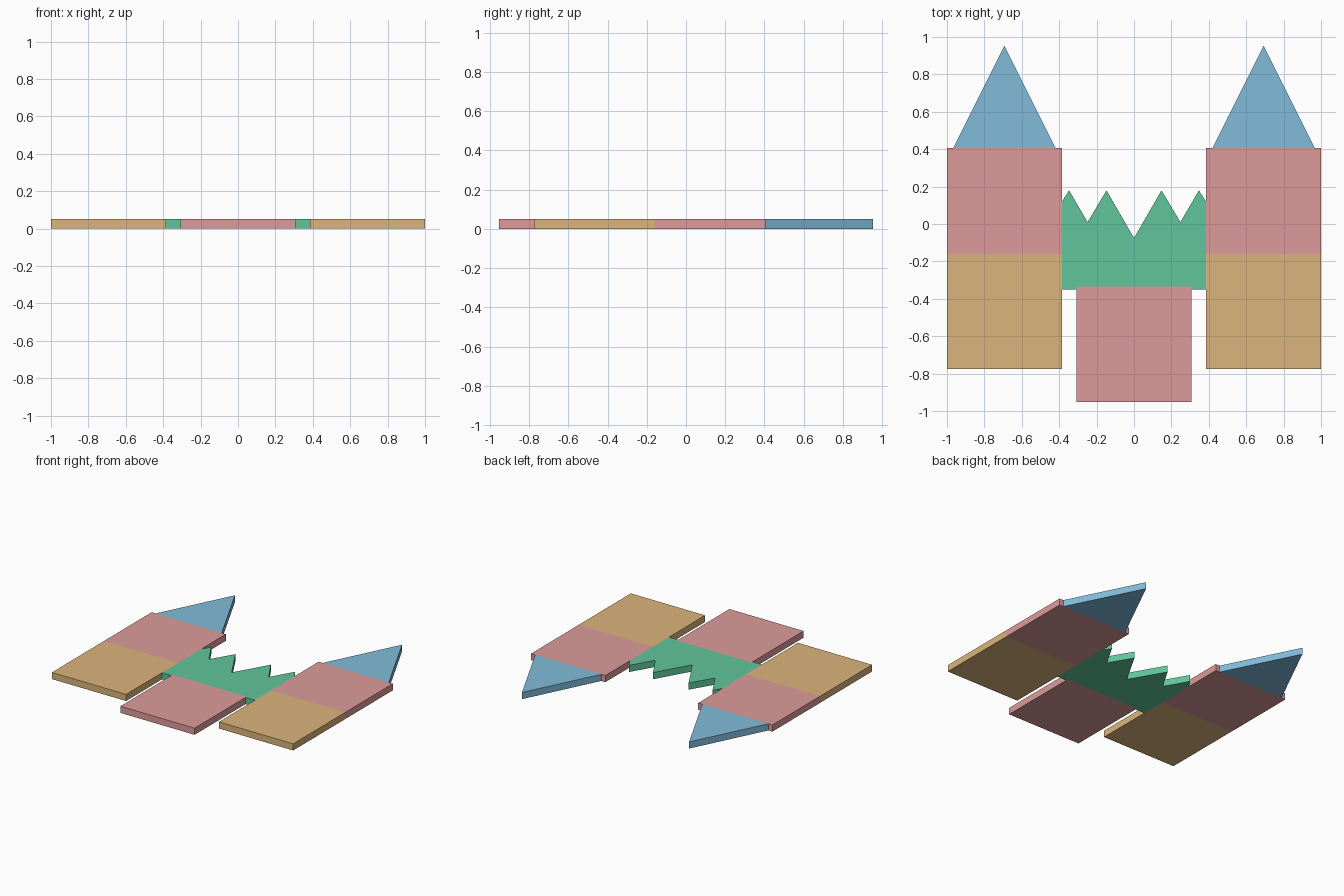
import bpy

if "Cube" in bpy.data.objects:
    bpy.data.objects.remove(bpy.data.objects["Cube"])

THICK = 0.05


def material(name, rgb):
    m = bpy.data.materials.new(name)
    m.diffuse_color = (*rgb, 1)
    m.use_nodes = True
    m.node_tree.nodes["Principled BSDF"].inputs["Base Color"].default_value = m.diffuse_color
    return m


PINK = material("pink", (0.73, 0.33, 0.33))
TAN = material("tan", (0.71, 0.46, 0.20))
BLUE = material("blue", (0.22, 0.50, 0.70))
GREEN = material("green", (0.12, 0.56, 0.33))


def plate(name, outline, mat):
    """Flat tile: a counter-clockwise outline extruded up from the ground."""
    n = len(outline)
    verts = [(x, y, z) for z in (0, THICK) for x, y in outline]
    faces = [tuple(reversed(range(n))), tuple(range(n, 2 * n))]
    faces += [(i, (i + 1) % n, (i + 1) % n + n, i + n) for i in range(n)]
    mesh = bpy.data.meshes.new(name)
    mesh.from_pydata(verts, [], faces)
    mesh.materials.append(mat)
    obj = bpy.data.objects.new(name, mesh)
    bpy.context.collection.objects.link(obj)
    return obj


def rect(x0, x1, y0, y1):
    return [(x0, y0), (x1, y0), (x1, y1), (x0, y1)]


# Two towers: base, upper block and pointed roof
for side, cx in (("left", -0.6925), ("right", 0.6925)):
    x0, x1 = cx - 0.3075, cx + 0.3075
    plate(side + "_tower_base", rect(x0, x1, -0.775, -0.16), TAN)
    plate(side + "_tower_top", rect(x0, x1, -0.16, 0.405), PINK)
    plate(side + "_tower_roof",
          [(cx - 0.274, 0.405), (cx + 0.274, 0.405), (cx, 0.953)], BLUE)

# Gate between the towers
plate("gate", rect(-0.3075, 0.3075, -0.953, -0.335), PINK)

# Jagged wall, right half mirrored to the left, notched around the gate
half = [(0.3075, -0.335), (0.3075, -0.35), (0.385, -0.35), (0.385, 0.12),
        (0.347, 0.18), (0.248, 0.01), (0.147, 0.18)]
mirrored = [(-x, y) for x, y in reversed(half)]
plate("jagged_wall", half + [(0, -0.075)] + mirrored, GREEN)
